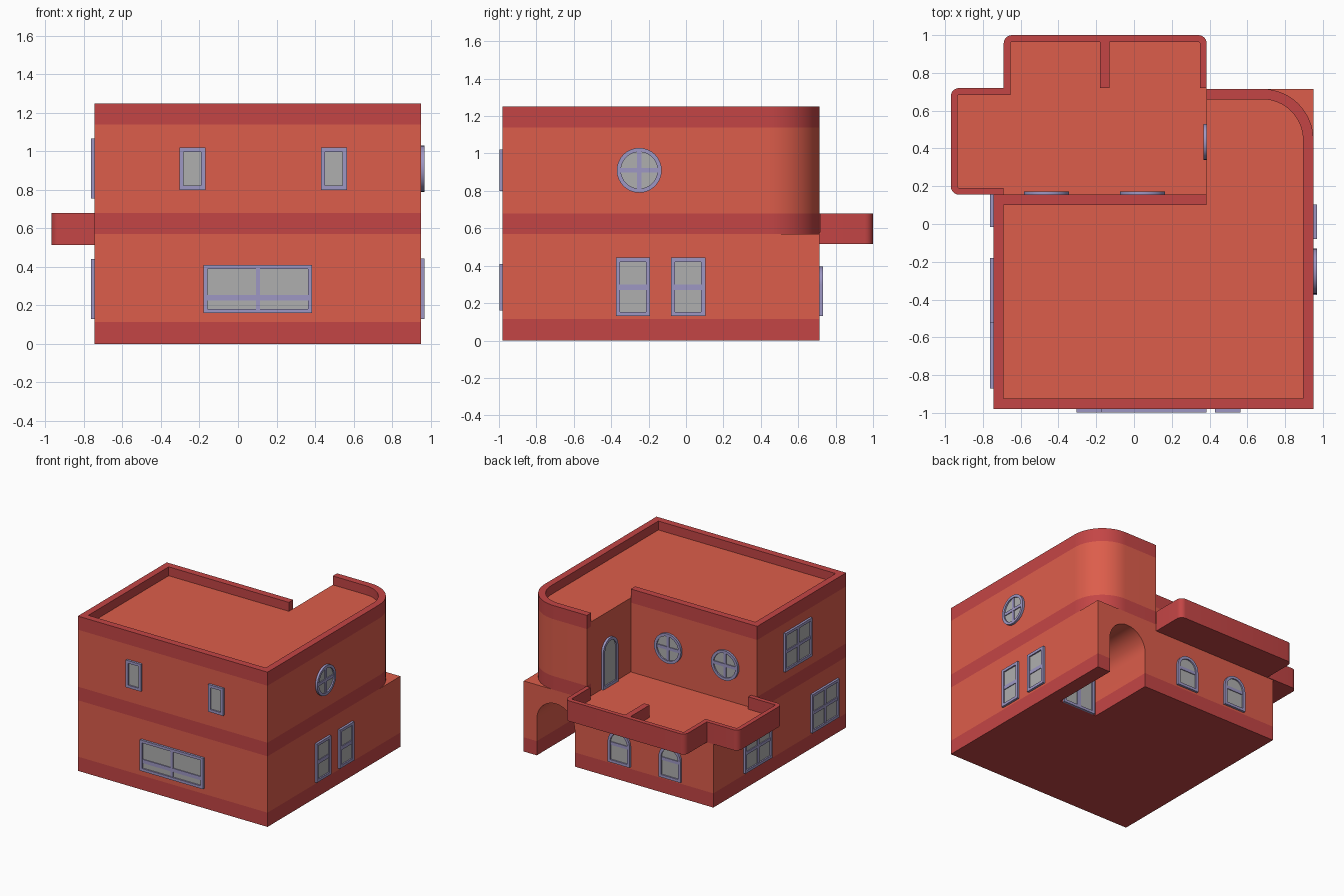
import bpy, bmesh, math
from mathutils import Vector

if "Cube" in bpy.data.objects:
    bpy.data.objects.remove(bpy.data.objects["Cube"])


def material(name, color):
    m = bpy.data.materials.new(name)
    m.diffuse_color = (*color, 1)
    m.use_nodes = True
    m.node_tree.nodes["Principled BSDF"].inputs["Base Color"].default_value = m.diffuse_color
    return m


WALL = material("wall_orange", (0.72, 0.11, 0.07))
TRIM = material("trim_red", (0.55, 0.06, 0.06))
FRAME = material("frame_lavender", (0.34, 0.31, 0.55))
GLASS = material("glass_grey", (0.43, 0.43, 0.43))


def finish(name, bm, *mats):
    bmesh.ops.recalc_face_normals(bm, faces=bm.faces)
    me = bpy.data.meshes.new(name)
    bm.to_mesh(me)
    bm.free()
    for m in mats:
        me.materials.append(m)
    ob = bpy.data.objects.new(name, me)
    bpy.context.collection.objects.link(ob)
    return ob


def extrude(bm, pts, w0, w1, place=lambda u, v, w: (u, v, w), mat=0):
    a = [bm.verts.new(place(u, v, w0)) for u, v in pts]
    b = [bm.verts.new(place(u, v, w1)) for u, v in pts]
    n = len(pts)
    faces = [bm.faces.new(a[::-1]), bm.faces.new(b)]
    faces += [bm.faces.new((a[i], a[(i + 1) % n], b[(i + 1) % n], b[i])) for i in range(n)]
    for f in faces:
        f.material_index = mat


def prism(name, pts, z0, z1, mat):
    bm = bmesh.new()
    extrude(bm, pts, z0, z1)
    return finish(name, bm, mat)


def rect(u0, u1, v0, v1):
    return [(u0, v0), (u1, v0), (u1, v1), (u0, v1)]


def rounded(path, radii, segs=16):
    """Round chosen right-angle corners of an open path: {index: radius}."""
    out = []
    for i, p in enumerate(path):
        if i not in radii:
            out.append(p)
            continue
        p, r = Vector(p), radii[i]
        a = (Vector(path[i - 1]) - p).normalized()
        b = (Vector(path[i + 1]) - p).normalized()
        c = p + (a + b) * r
        for k in range(segs + 1):
            t = math.pi / 2 * k / segs
            out.append(tuple(c - b * r * math.cos(t) - a * r * math.sin(t)))
    return out


def offset(path, t):
    """Shift an open path to its left by t with mitred joints."""
    P = [Vector(p) for p in path]
    N = []
    for a, b in zip(P, P[1:]):
        d = (b - a).normalized()
        N.append(Vector((-d.y, d.x)))
    out = []
    for i, p in enumerate(P):
        n0, n1 = N[max(i - 1, 0)], N[min(i, len(N) - 1)]
        out.append(tuple(p + (n0 + n1) * t / (1 + n0.dot(n1))))
    return out


def strip(name, path, t, z0, z1, mat):
    return prism(name, path + offset(path, t)[::-1], z0, z1, mat)


# ---- ground floor with an arched porch tunnel cut into the back
YB = 0.715
PLOT = rect(-0.745, 0.95, -0.98, YB)
ground = [prism("base_band", PLOT, 0, 0.115, TRIM),
          prism("ground_floor_walls", PLOT, 0.115, 0.57, WALL)]


def arch(u, v0, v1, r, inset=0, segs=20):
    """Round-topped outline centred on u."""
    q, s = r - inset, v1 - r
    top = [(u + q * math.cos(math.pi * k / segs), s + q * math.sin(math.pi * k / segs))
           for k in range(segs + 1)]
    return [(u - q, v0 + inset), (u + q, v0 + inset)] + top


bm = bmesh.new()
extrude(bm, arch(0.663, -0.1, 0.462, 0.17), 0.145, 0.9, lambda u, v, w: (u, w, v))
cutter = finish("porch_cutter", bm)
cutter.hide_render = True
for ob in ground:
    mod = ob.modifiers.new("porch", 'BOOLEAN')
    mod.operation, mod.solver, mod.object = 'DIFFERENCE', 'EXACT', cutter
    bpy.context.view_layer.objects.active = ob
    bpy.ops.object.modifier_apply(modifier=mod.name)
bpy.data.objects.remove(cutter)

# ---- upper floor: L-shaped plan with one rounded corner
NOOK = (0.385, 0.155)
T = 0.055
edge = rounded([(-0.745, 0.155), (-0.745, -0.98), (0.95, -0.98), (0.95, YB), (0.385, YB)], {3: 0.27})
roof_edge = [NOOK] + edge
strip("middle_band", edge, T, 0.57, 0.68, TRIM)
prism("upper_floor_core", offset(edge, T) + [NOOK], 0.57, 0.68, WALL)
prism("upper_floor_walls", edge + [NOOK], 0.68, 1.14, WALL)
strip("roof_parapet", roof_edge, T, 1.14, 1.25, TRIM)
prism("roof_deck", offset(roof_edge, T), 1.14, 1.178, WALL)

# ---- balcony
rail = rounded([(0.385, 0.72), (0.385, 1.0), (-0.69, 1.0), (-0.69, 0.72),
                (-0.97, 0.72), (-0.97, 0.155), (-0.69, 0.155)],
               {1: 0.045, 2: 0.045, 4: 0.045, 5: 0.045}, 8)
prism("balcony_slab", rail + [NOOK], 0.515, 0.57, TRIM)
strip("balcony_parapet", rail, 0.036, 0.57, 0.68, TRIM)
prism("balcony_floor", offset(rail, 0.036) + [(-0.69, 0.155), NOOK, (0.385, 0.72)], 0.57, 0.58, WALL)
prism("balcony_divider", rect(-0.18, -0.13, 0.72, 0.966), 0.58, 0.68, TRIM)


# ---- windows and doors: frame ring, glass pane and glazing bars
def circle(u, v, r, inset=0, segs=32):
    return [(u + (r - inset) * math.cos(math.tau * k / segs),
             v + (r - inset) * math.sin(math.tau * k / segs)) for k in range(segs)]


def box(u0, u1, v0, v1, inset=0):
    return rect(u0 + inset, u1 - inset, v0 + inset, v1 - inset)


# side: (along-wall axis, outward sign); local u is the world x or y coordinate
def window(name, axis, sign, plane, shape, args, bars=(), border=0.022, depth=0.018):
    def place(u, v, w):
        d = plane + sign * w
        return (u, d, v) if axis == 'x' else (d, u, v)
    outer, inner = shape(*args), shape(*args, inset=border)
    bm = bmesh.new()
    loops = [[bm.verts.new(place(u, v, w)) for u, v in pts]
             for pts, w in ((outer, 0), (outer, depth), (inner, depth), (inner, 0))]
    n = len(outer)
    for j in range(4):
        A, B = loops[j], loops[(j + 1) % 4]
        for i in range(n):
            k = (i + 1) % n
            bm.faces.new((A[i], A[k], B[k], B[i]))
    extrude(bm, inner, 0, 0.007, place, 1)
    for k, b in enumerate(bars):
        extrude(bm, rect(*b), 0, 0.013 + 0.001 * k, place)
    finish(name, bm, FRAME, GLASS)


def cross(u, v, du, dv, t=0.012):
    return [(u - t, u + t, v - dv, v + dv), (u - du, u + du, v - t, v + t)]


# front
for i, u in enumerate((-0.305, 0.43)):
    window(f"front_upper_window_{i}", 'x', -1, -0.98, box, (u, u + 0.135, 0.80, 1.02))
window("front_wide_window", 'x', -1, -0.98, box, (-0.18, 0.385, 0.16, 0.41),
       [(0.093, 0.115, 0.17, 0.40), (-0.165, 0.37, 0.225, 0.255)])

# right side
window("right_round_window", 'y', 1, 0.95, circle, (-0.25, 0.91, 0.12), cross(-0.25, 0.91, 0.1, 0.1))
for i, u in enumerate((-0.375, -0.08)):
    window(f"right_lower_window_{i}", 'y', 1, 0.95, box, (u, u + 0.183, 0.13, 0.443),
           [(u + 0.015, u + 0.168, 0.27, 0.30)])

# left side
for name, u, v in (("left_upper_window", -0.525, 0.755), ("left_lower_window_0", -0.87, 0.13),
                   ("left_lower_window_1", -0.015, 0.13)):
    window(name, 'y', -1, -0.745, box, (u, u + 0.345, v, v + 0.312),
           cross(u + 0.1725, v + 0.156, 0.155, 0.14))

# back
for i, u in enumerate((-0.463, 0.045)):
    window(f"balcony_round_window_{i}", 'x', 1, 0.155, circle, (u, 0.865, 0.12), cross(u, 0.865, 0.1, 0.1))
for i, u in enumerate((-0.365, 0.09)):
    window(f"back_arched_window_{i}", 'x', 1, YB, arch, (u, 0.13, 0.395, 0.097),
           [(u - 0.08, u + 0.08, 0.27, 0.295)])
window("balcony_door", 'y', -1, 0.385, arch, (0.435, 0.58, 0.97, 0.095))
window("porch_door", 'x', 1, 0.145, box, (0.515, 0.811, 0, 0.37), [(0.648, 0.678, 0.01, 0.36)])

# smooth the curved walls, keep corners crisp
bpy.ops.object.select_all(action='SELECT')
bpy.context.view_layer.objects.active = ground[0]
bpy.ops.object.shade_smooth_by_angle(angle=math.radians(30))
